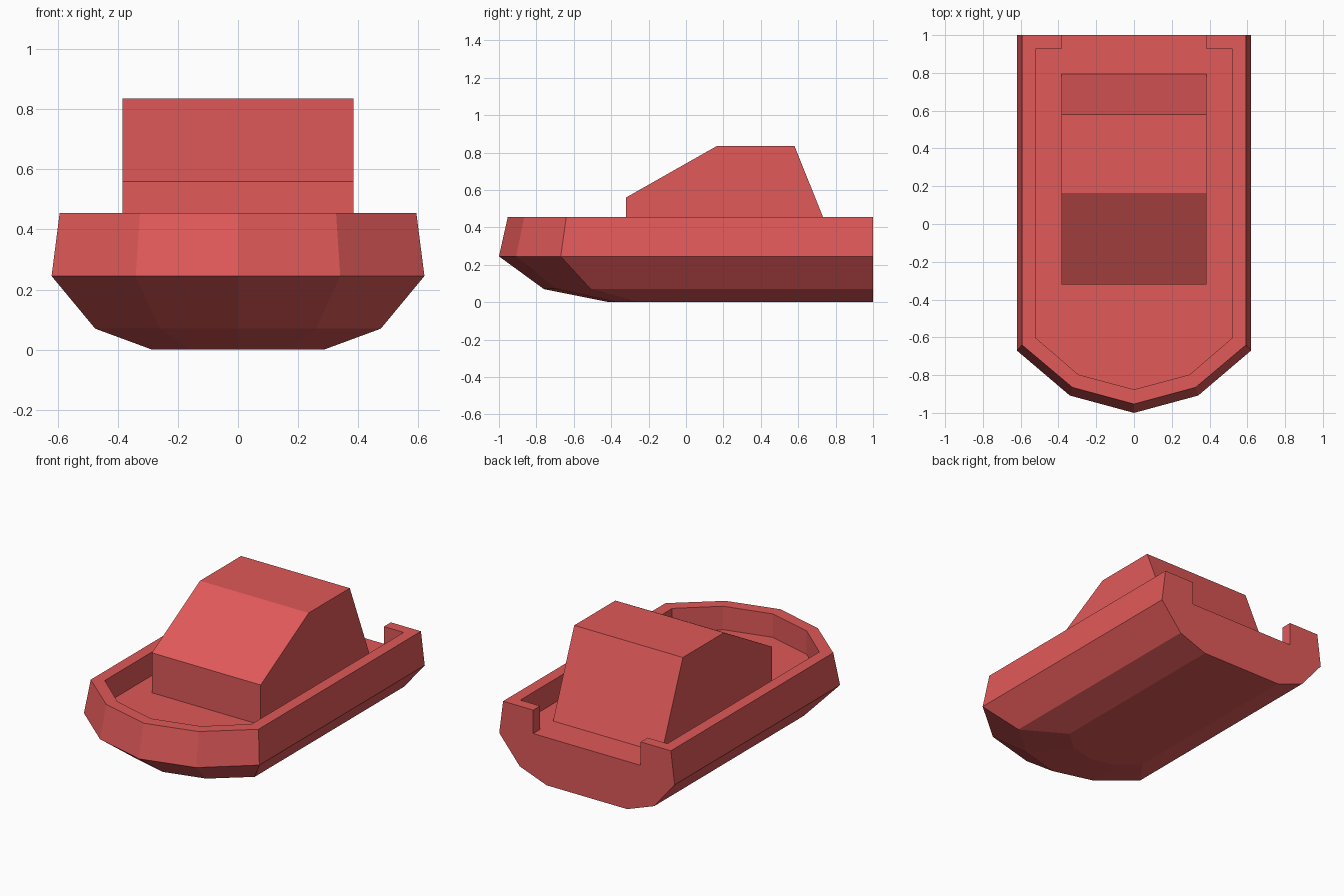
import bpy, bmesh

if "Cube" in bpy.data.objects:
    bpy.data.objects.remove(bpy.data.objects["Cube"])

red = bpy.data.materials.new("red_paint")
red.diffuse_color = (0.75, 0.1, 0.1, 1)
red.use_nodes = True
red.node_tree.nodes["Principled BSDF"].inputs["Base Color"].default_value = red.diffuse_color


def finish(name, bm):
    bmesh.ops.recalc_face_normals(bm, faces=bm.faces)
    mesh = bpy.data.meshes.new(name)
    bm.to_mesh(mesh)
    bm.free()
    obj = bpy.data.objects.new(name, mesh)
    bpy.context.collection.objects.link(obj)
    mesh.materials.append(red)
    return obj


def loft(name, rings):
    """Closed solid through a stack of matching point rings."""
    bm = bmesh.new()
    loops = [[bm.verts.new(p) for p in ring] for ring in rings]
    n = len(loops[0])
    for a, b in zip(loops, loops[1:]):
        for i in range(n):
            j = (i + 1) % n
            bm.faces.new((a[i], a[j], b[j], b[i]))
    bm.faces.new(loops[0][::-1])
    bm.faces.new(loops[-1])
    return finish(name, bm)


def mirrored(half, z):
    """Right half outline from bow to stern -> full outline at height z."""
    left = [(-x, y) for x, y in reversed(half) if x > 0]
    return [(x, y, z) for x, y in half + left]


# Hull: bow tip, bow shoulder, side corner, stern at each level
levels = [
    (0.00, [(0, -0.41), (0.16, -0.37), (0.285, -0.26), (0.285, 1)]),
    (0.07, [(0, -0.76), (0.26, -0.69), (0.475, -0.51), (0.475, 1)]),
    (0.245, [(0, -1), (0.34, -0.908), (0.62, -0.67), (0.62, 1)]),
    (0.455, [(0, -0.953), (0.326, -0.865), (0.593, -0.64), (0.593, 1)]),
]
hull = loft("hull", [mirrored(half, z) for z, half in levels])

# Sunken deck with stern opening, cut from the solid hull
DECK = 0.305
well = [(0, -0.876), (0.295, -0.797), (0.52, -0.603), (0.52, 0.93),
        (0.38, 0.93), (0.38, 1.1)]
cutter = loft("deck_cutter", [mirrored(well, DECK), mirrored(well, 0.6)])
cutter.hide_render = True
cut = hull.modifiers.new("deck_cut", 'BOOLEAN')
cut.operation = 'DIFFERENCE'
cut.solver = 'EXACT'
cut.object = cutter
bpy.context.view_layer.objects.active = hull
bpy.ops.object.modifier_apply(modifier=cut.name)
bpy.data.objects.remove(cutter)

# Cabin: side profile swept across the width
profile = [(-0.32, DECK), (-0.32, 0.56), (0.165, 0.835), (0.58, 0.835), (0.793, DECK)]
loft("cabin", [[(x, y, z) for y, z in profile] for x in (-0.384, 0.384)])
